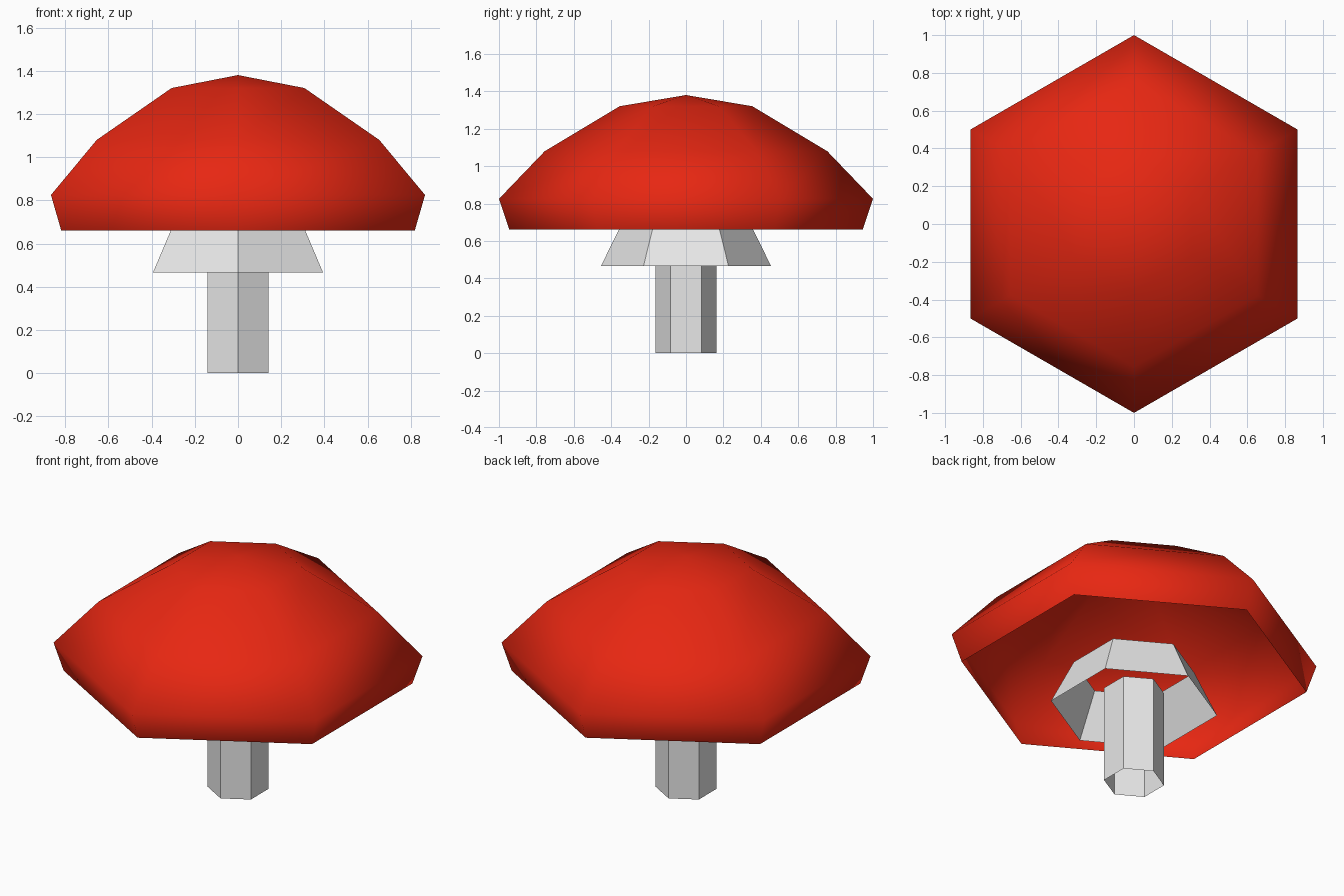
import bpy, bmesh, math

if "Cube" in bpy.data.objects:
    bpy.data.objects.remove(bpy.data.objects["Cube"])


def material(name, rgb):
    m = bpy.data.materials.new(name)
    m.diffuse_color = (*rgb, 1)
    m.use_nodes = True
    m.node_tree.nodes["Principled BSDF"].inputs["Base Color"].default_value = m.diffuse_color
    return m


def hex_shell(name, profile, mat, smooth=False):
    """Open six-sided shell lofted through (radius, z) rings; radius 0 makes a point."""
    bm = bmesh.new()
    rings = []
    for r, z in profile:
        n = 6 if r else 1
        rings.append([bm.verts.new((r * math.cos(math.radians(30 + 60 * i)),
                                    r * math.sin(math.radians(30 + 60 * i)), z))
                      for i in range(n)])
    for low, high in zip(rings, rings[1:]):
        for i in range(6):
            j = (i + 1) % 6
            top = [high[j], high[i]] if len(high) == 6 else [high[0]]
            bm.faces.new([low[i], low[j]] + top).smooth = smooth
    me = bpy.data.meshes.new(name)
    bm.to_mesh(me)
    bm.free()
    me.materials.append(mat)
    ob = bpy.data.objects.new(name, me)
    bpy.context.collection.objects.link(ob)
    return ob


red = material("cap red", (0.8, 0.02, 0.006))
white = material("stem white", (0.8, 0.8, 0.8))

# Domed cap, hollow underneath
hex_shell("cap", [(0.945, 0.66), (1.0, 0.825), (0.755, 1.08), (0.355, 1.32), (0, 1.38)],
          red, smooth=True)

# Flared skirt under the cap
hex_shell("skirt", [(0.455, 0.465), (0.33, 0.72)], white)

# Hollow stem
hex_shell("stem", [(0.164, 0.0), (0.164, 0.575)], white)
